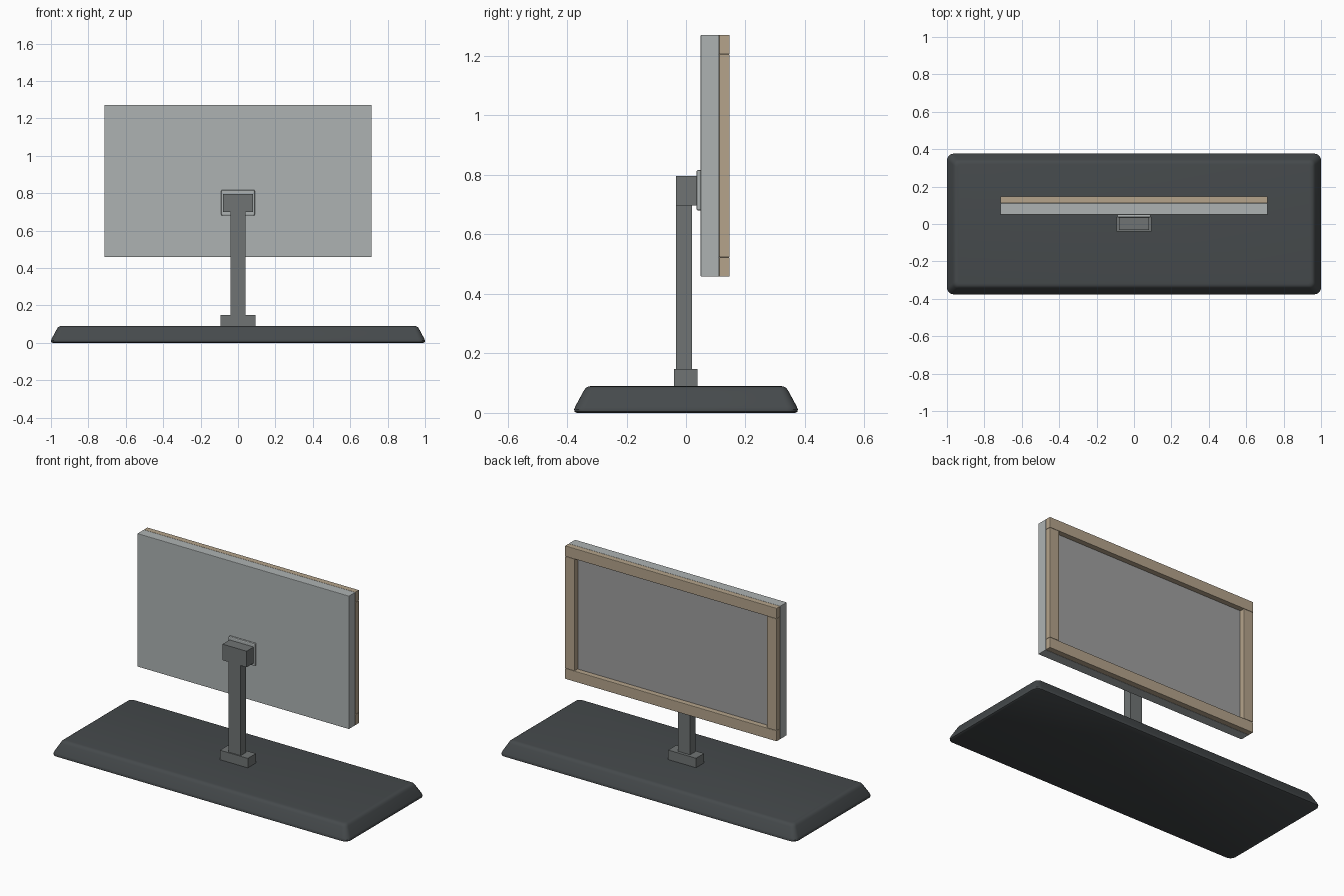
import bpy, bmesh, math

if "Cube" in bpy.data.objects:
    bpy.data.objects.remove(bpy.data.objects["Cube"])


def material(name, rgb):
    m = bpy.data.materials.new(name)
    m.diffuse_color = (*rgb, 1)
    m.use_nodes = True
    m.node_tree.nodes["Principled BSDF"].inputs["Base Color"].default_value = m.diffuse_color
    return m


DARK = material("dark_plastic", (0.06, 0.068, 0.072))
METAL = material("grey_metal", (0.16, 0.175, 0.175))
SHELL = material("light_shell", (0.42, 0.45, 0.45))
TAN = material("tan_frame", (0.46, 0.37, 0.26))
GLASS = material("screen_grey", (0.35, 0.35, 0.35))


def finish(name, bm, mat):
    bmesh.ops.recalc_face_normals(bm, faces=bm.faces)
    me = bpy.data.meshes.new(name)
    bm.to_mesh(me)
    bm.free()
    me.materials.append(mat)
    ob = bpy.data.objects.new(name, me)
    bpy.context.collection.objects.link(ob)
    return ob


def box(name, x, y, z, mat, bevel=0.0):
    """Box from (min, max) ranges, with an optional small edge bevel."""
    bm = bmesh.new()
    bmesh.ops.create_cube(bm, size=1)
    for v in bm.verts:
        v.co = [(a + b) / 2 + c * (b - a) for c, (a, b) in zip(v.co, (x, y, z))]
    ob = finish(name, bm, mat)
    if bevel:
        mod = ob.modifiers.new("bevel", 'BEVEL')
        mod.width = bevel
        mod.segments = 2
    return ob


def rounded_slab(name, hx, hy, radius, profile, mat, steps=5):
    """Stack rounded rectangles following (inset, z) profile points."""
    bm = bmesh.new()
    rings = []
    for inset, z in profile:
        r = radius - inset * 0.3
        ring = []
        for q, (sx, sy) in enumerate(((1, 1), (-1, 1), (-1, -1), (1, -1))):
            for i in range(steps + 1):
                a = math.pi / 2 * (q + i / steps)
                ring.append(bm.verts.new((sx * (hx - inset - r) + r * math.cos(a),
                                          sy * (hy - inset - r) + r * math.sin(a), z)))
        rings.append(ring)
    for lo, hi in zip(rings, rings[1:]):
        n = len(lo)
        for i in range(n):
            j = (i + 1) % n
            bm.faces.new((lo[i], lo[j], hi[j], hi[i]))
    bm.faces.new(rings[0][::-1])
    bm.faces.new(rings[-1])
    return finish(name, bm, mat)


# Wide sloped base
base = rounded_slab("base", 1.0, 0.376, 0.036,
                    [(0.008, 0), (0.001, 0.004), (0, 0.012), (0.004, 0.022),
                     (0.032, 0.074), (0.038, 0.083), (0.046, 0.088), (0.056, 0.09)], DARK)
bpy.context.view_layer.objects.active = base
base.select_set(True)
bpy.ops.object.shade_smooth_by_angle(angle=math.radians(35))

# Stand: foot block, post, head and mounting plate
box("stand_foot", (-0.094, 0.094), (-0.04, 0.038), (0.088, 0.148), METAL)
box("stand_post", (-0.041, 0.041), (-0.033, 0.02), (0.146, 0.702), METAL)
box("stand_head", (-0.081, 0.081), (-0.033, 0.036), (0.698, 0.796), METAL)
box("mount_plate", (-0.09, 0.09), (0.035, 0.051), (0.68, 0.817), SHELL, 0.006)

# Screen housing and display surface
X, Z0, Z1, W = 0.715, 0.458, 1.271, 0.065
Y = (0.111, 0.147)
box("housing", (-X, X), (0.049, 0.111), (Z0, Z1), SHELL, 0.003)
box("display", (-X + W, X - W), (0.109, 0.115), (Z0 + W, Z1 - W), GLASS)

# Frame bars around the display
box("frame_bottom", (-X, X), Y, (Z0, Z0 + W), TAN, 0.003)
box("frame_top", (-X, X), Y, (Z1 - W, Z1), TAN, 0.003)
for side, s in (("left", -1), ("right", 1)):
    box("frame_" + side, tuple(sorted((s * X, s * (X - W)))), Y, (Z0 + W, Z1 - W), TAN, 0.003)
